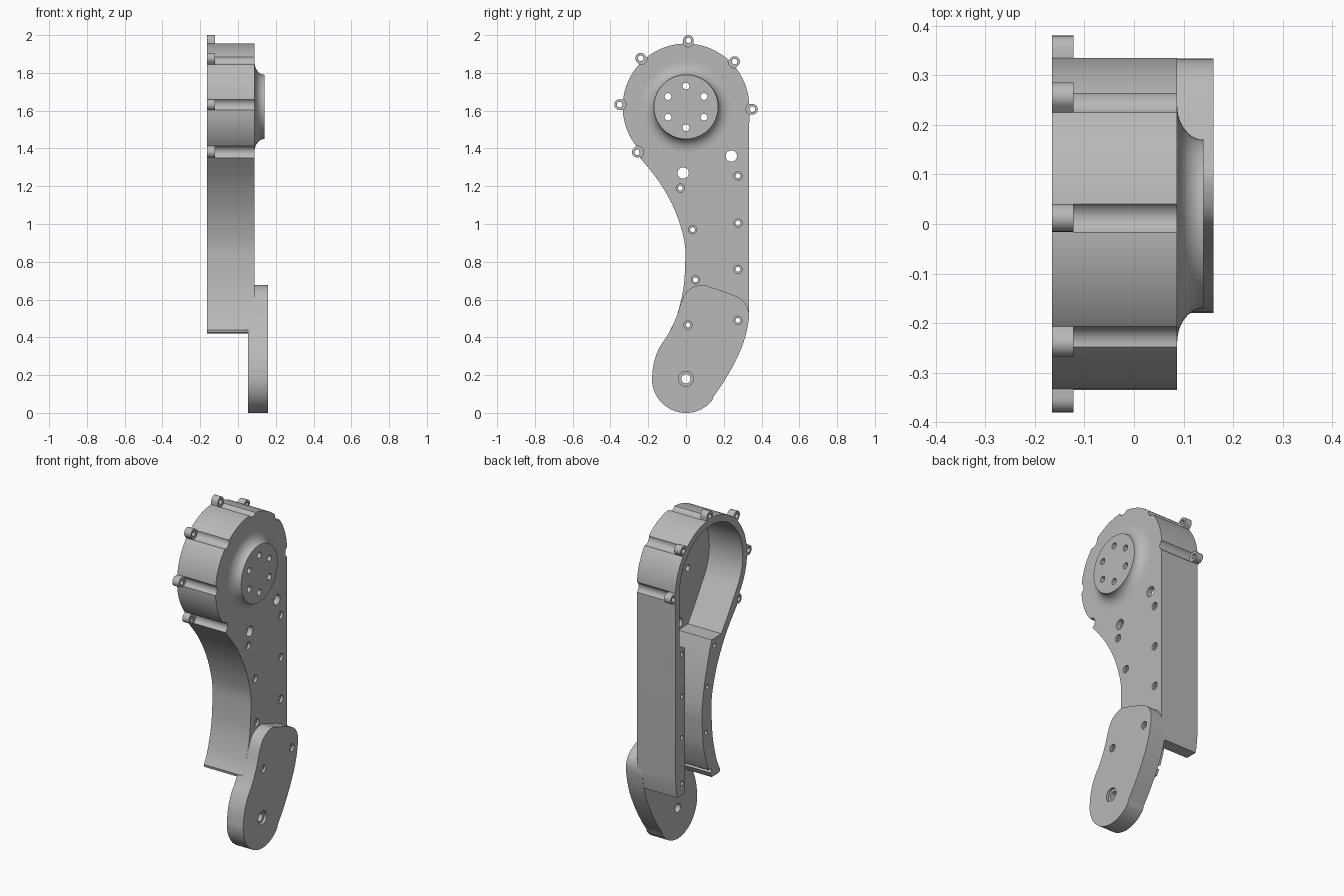
import bpy, bmesh
from math import cos, sin, radians, pi
from mathutils import Vector

cube = bpy.data.objects.get("Cube")
if cube:
    bpy.data.objects.remove(cube, do_unlink=True)

grey = bpy.data.materials.new("light grey metal")
grey.use_nodes = True
grey.diffuse_color = (0.48, 0.48, 0.48, 1)
grey.node_tree.nodes["Principled BSDF"].inputs["Base Color"].default_value = grey.diffuse_color

HUB_Z, HUB_R = 1.62, 0.335
BACK, FRONT, INNER = -0.165, 0.087, 0.054


def arc(cy, cz, r, a0, a1, n):
    """Points (y, z) along an arc, angles in degrees from +y."""
    return [(cy + r * cos(radians(a0 + (a1 - a0) * i / n)),
             cz + r * sin(radians(a0 + (a1 - a0) * i / n))) for i in range(n + 1)]


def spline(pts, n=6):
    """Smooth curve through the points."""
    p = [Vector(q) for q in [pts[0]] + pts + [pts[-1]]]
    out = []
    for a, b, c, d in zip(p, p[1:], p[2:], p[3:]):
        for i in range(n):
            t = i / n
            out.append((b * 2 + (c - a) * t + (a * 2 - b * 5 + c * 4 - d) * t * t
                        + (b * 3 - a - c * 3 + d) * t ** 3) / 2)
    return [tuple(v) for v in out] + [pts[-1]]


def prism(bm, outline, x0, x1):
    """Extrude a (y, z) outline along x."""
    rings = [[bm.verts.new((x, y, z)) for y, z in outline] for x in (x0, x1)]
    skin(bm, rings)


def lathe(bm, profile, y, z, n=24):
    """Turn an (x, radius) profile about an axis along x."""
    skin(bm, [[bm.verts.new((x, y + r * cos(2 * pi * i / n), z + r * sin(2 * pi * i / n)))
               for i in range(n)] for x, r in profile])


def skin(bm, rings):
    for a, b in zip(rings, rings[1:]):
        for i in range(len(a)):
            j = (i + 1) % len(a)
            bm.faces.new((a[i], a[j], b[j], b[i]))
    bm.faces.new(rings[0][::-1])
    bm.faces.new(rings[-1])


def finish(name, bm):
    bmesh.ops.recalc_face_normals(bm, faces=bm.faces)
    mesh = bpy.data.meshes.new(name)
    bm.to_mesh(mesh)
    bm.free()
    mesh.materials.append(grey)
    ob = bpy.data.objects.new(name, mesh)
    bpy.context.scene.collection.objects.link(ob)
    return ob


def cut(ob, *cutters):
    for c in cutters:
        m = ob.modifiers.new("cut", "BOOLEAN")
        m.operation, m.solver, m.object = "DIFFERENCE", "EXACT", c
    bpy.context.view_layer.update()
    deps = bpy.context.evaluated_depsgraph_get()
    mesh = bpy.data.meshes.new_from_object(ob.evaluated_get(deps))
    ob.modifiers.clear()
    ob.data = mesh


# Hollow arm shell
bm = bmesh.new()
neck = spline([(-0.243, 1.35), (-0.14, 1.22), (-0.058, 1.07), (-0.01, 0.915),
               (-0.004, 0.8), (-0.015, 0.65), (-0.05, 0.51), (-0.083, 0.44)])
prism(bm, arc(0, HUB_Z, HUB_R, 0, 222, 74) + neck
      + [(-0.08, 0.425), (-0.07, 0.42), (0.318, 0.42), (0.329, 0.48), (0.333, 0.53)],
      BACK, FRONT)
shell = finish("arm_shell", bm)

# Inner cavity: thin wall round the hub, thick screw ledges below
bm = bmesh.new()
ledge = spline([(-0.005, 1.232), (0.022, 1.15), (0.062, 1.0), (0.085, 0.85),
                (0.083, 0.75), (0.07, 0.62), (0.035, 0.5), (-0.01, 0.41)])
prism(bm, arc(0, HUB_Z, 0.295, 0, 218, 72) + [(-0.16, 1.325), (-0.095, 1.235)] + ledge
      + [(-0.03, 0.35), (0.245, 0.35), (0.245, 1.28), (0.295, 1.31)], -0.3, INNER)
cavity = finish("cavity_cutter", bm)

# Foot plate
bm = bmesh.new()
left = spline([(-0.177, 0.225), (-0.165, 0.285), (-0.138, 0.35), (-0.095, 0.415),
               (-0.052, 0.505), (-0.02, 0.6), (0.02, 0.655), (0.085, 0.678), (0.14, 0.663),
               (0.255, 0.622), (0.31, 0.585), (0.333, 0.53), (0.325, 0.45), (0.3, 0.36),
               (0.255, 0.26), (0.2, 0.165), (0.145, 0.085)][::-1])
prism(bm, left + arc(0, 0.18, 0.18, 170, 320, 40), 0.053, 0.16)
foot = finish("foot_plate", bm)

# Flared output flange
bm = bmesh.new()
flare = [(0.14 - 0.053 * cos(t * pi / 20), 0.24 - 0.07 * sin(t * pi / 20)) for t in range(11)]
lathe(bm, [(0.06, 0.24)] + flare, 0, HUB_Z, 64)
flange = finish("output_flange", bm)

# Rim lugs, each with a clearance groove along the shell
bm = bmesh.new()
holes = bmesh.new()
for k in range(6):
    a = -2 + 45 * k
    cy, cz = 0.352 * cos(radians(a)), HUB_Z + 0.352 * sin(radians(a))
    root = [(0.308 * cos(radians(a)) + s * 0.028 * sin(radians(a)),
             HUB_Z + 0.308 * sin(radians(a)) - s * 0.028 * cos(radians(a))) for s in (-1, 1)]
    prism(bm, arc(cy, cz, 0.028, a - 90, a + 90, 14) + root, BACK, -0.122)
    lathe(holes, [(-0.122, 0.034), (0.3, 0.034)], cy, cz)
lugs = finish("rim_lugs", bm)
bm = bmesh.new()
for k in range(6):
    a = radians(-2 + 45 * k)
    lathe(bm, [(-0.3, 0.015), (0, 0.015)], 0.352 * cos(a), HUB_Z + 0.352 * sin(a), 16)
lug_holes = finish("lug_hole_cutter", bm)


# Counterbored screw holes, plain holes and the flange bolt circle
def bore(y, z, r, r_head, x_head):
    lathe(holes, [(-0.3, r), (x_head, r), (x_head, r_head), (0.3, r_head)], y, z)


for y, z in ((0.275, 1.255), (0.275, 1.005), (0.275, 0.76),
             (-0.03, 1.19), (0.035, 0.97), (0.05, 0.705)):
    bore(y, z, 0.013, 0.022, FRONT - 0.015)
for y, z in ((0.275, 0.49), (0.01, 0.465)):
    bore(y, z, 0.013, 0.022, 0.145)
bore(0, 0.18, 0.025, 0.04, 0.145)
for y, z in ((-0.015, 1.27), (0.24, 1.36)):
    lathe(holes, [(-0.3, 0.03), (0.3, 0.03)], y, z)
for y, z in arc(0, HUB_Z, 0.11, 30, 330, 5):
    lathe(holes, [(-0.3, 0.018), (0.3, 0.018)], y, z)
hole_cutter = finish("hole_cutter", holes)

cut(shell, cavity, hole_cutter)
cut(foot, hole_cutter)
cut(flange, hole_cutter)
cut(lugs, lug_holes)
for c in (cavity, hole_cutter, lug_holes):
    bpy.data.objects.remove(c, do_unlink=True)

# Smooth curved walls, keep edges crisp
for ob in bpy.context.selected_objects:
    ob.select_set(False)
for ob in (shell, foot, flange, lugs):
    ob.select_set(True)
    bpy.context.view_layer.objects.active = ob
bpy.ops.object.shade_smooth_by_angle(angle=radians(32))
